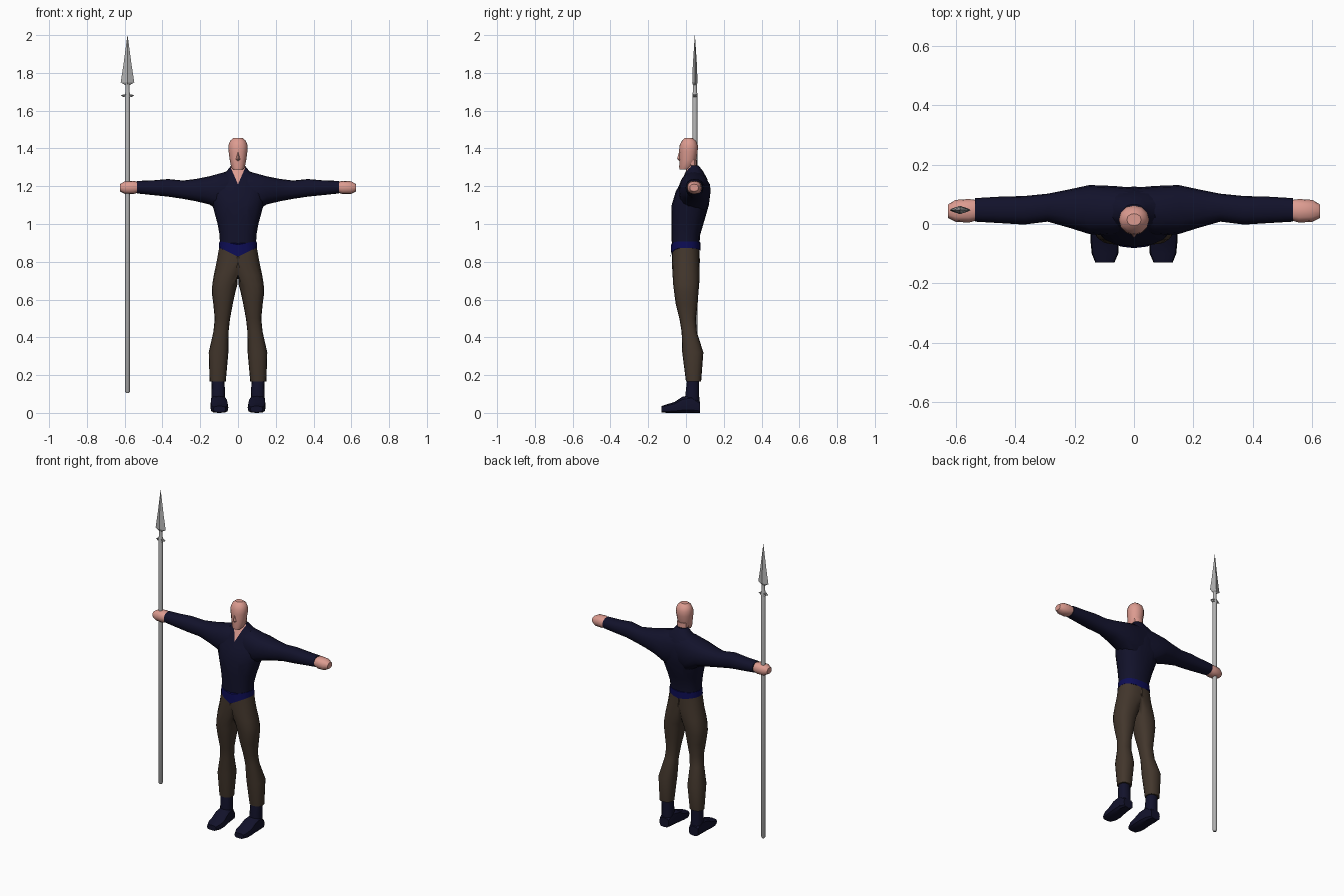
import bpy, bmesh, math
from mathutils import Vector

old = bpy.data.objects.get("Cube")
if old:
    bpy.data.objects.remove(old)


def material(name, r, g, b):
    m = bpy.data.materials.new(name)
    m.use_nodes = True
    m.diffuse_color = (r, g, b, 1)
    m.node_tree.nodes["Principled BSDF"].inputs["Base Color"].default_value = (r, g, b, 1)
    return m


NAVY = material("navy cloth", .006, .006, .024)
BLUE = material("blue sash", .004, .004, .09)
BROWN = material("brown cloth", .055, .037, .025)
SKIN = material("skin", .72, .33, .28)
STEEL = material("grey metal", .45, .45, .45)

ORDER = {"x": lambda p, u, v: (p, u, v),
         "y": lambda p, u, v: (u, p, v),
         "z": lambda p, u, v: (u, v, p)}


def loft(axis, sections, sides=16, power=.85, half=False):
    """Skin rounded sections (position, u min, u max, v min, v max)."""
    bm = bmesh.new()
    rings = []
    for p, u0, u1, v0, v1 in sections:
        ring = []
        for i in range(sides):
            a = math.tau * i / sides
            c, s = (math.copysign(abs(t) ** power, t) if abs(t) > 1e-6 else 0
                    for t in (math.cos(a), math.sin(a)))
            u = (u0 + u1 + (u1 - u0) * c) / 2
            v = (v0 + v1 + (v1 - v0) * s) / 2
            ring.append(bm.verts.new(ORDER[axis](p, max(u, 0) if half else u, v)))
        rings.append(ring)
    for a, b in zip(rings, rings[1:]):
        for i in range(sides):
            j = (i + 1) % sides
            bm.faces.new((a[i], a[j], b[j], b[i]))
    bm.faces.new(rings[0])
    bm.faces.new(rings[-1])
    bmesh.ops.recalc_face_normals(bm, faces=bm.faces)
    return bm


def finish(name, bm, *mats, mirror=False, angle=35):
    mesh = bpy.data.meshes.new(name)
    bm.to_mesh(mesh)
    bm.free()
    for m in mats:
        mesh.materials.append(m)
    ob = bpy.data.objects.new(name, mesh)
    bpy.context.collection.objects.link(ob)
    if mirror:
        ob.modifiers.new("Mirror", "MIRROR")
    bpy.ops.object.select_all(action="DESELECT")
    ob.select_set(True)
    bpy.context.view_layer.objects.active = ob
    bpy.ops.object.shade_smooth_by_angle(angle=math.radians(angle))
    return ob


# Shirt body, with an open collar cut in as a skin-coloured V
torso = loft("z", [
    (.88, -.096, .096, -.075, .071), (.94, -.097, .097, -.076, .074),
    (1.0, -.108, .108, -.077, .092), (1.1, -.135, .135, -.076, .121),
    (1.17, -.15, .15, -.055, .126), (1.24, -.13, .13, -.018, .112),
    (1.28, -.06, .06, -.001, .09), (1.31, -.036, .036, .012, .066)])
NECK_Z, SLOPE = 1.21, 2.3
for side in (-1, 1):
    bmesh.ops.bisect_plane(torso, geom=torso.verts[:] + torso.edges[:] + torso.faces[:],
                           plane_co=(0, 0, NECK_Z), plane_no=(side * SLOPE, 0, -1))
for f in torso.faces:
    c = f.calc_center_median()
    f.material_index = int(c.y < .03 and c.z - NECK_Z > SLOPE * abs(c.x))
finish("shirt_body", torso, NAVY, SKIN)

# Sleeves and hands
finish("sleeves", loft("x", [
    (.0, -.01, .122, 1.08, 1.275), (.07, -.04, .128, 1.05, 1.275),
    (.15, -.034, .131, 1.103, 1.253), (.22, -.012, .116, 1.12, 1.239),
    (.29, .008, .102, 1.133, 1.23), (.37, -.002, .094, 1.145, 1.238),
    (.45, .003, .092, 1.153, 1.231), (.535, .008, .087, 1.162, 1.228)]),
    NAVY, mirror=True)
finish("hands", loft("x", [
    (.525, .013, .08, 1.168, 1.222), (.555, .005, .084, 1.158, 1.229),
    (.6, .007, .081, 1.159, 1.226), (.625, .02, .066, 1.173, 1.211)], sides=12),
    SKIN, mirror=True)

# Trousers: each half closes on the middle above the crotch
legs = loft("z", [
    (.885, -.098, .098, -.075, .072), (.8, -.1, .113, -.075, .073),
    (.73, -.03, .128, -.071, .071), (.68, .003, .136, -.068, .07),
    (.64, .014, .139, -.063, .066), (.58, .027, .131, -.055, .062),
    (.5, .042, .123, -.035, .052), (.43, .05, .13, -.023, .057),
    (.32, .051, .155, -.02, .092), (.165, .065, .15, .0, .08)], half=True)
inner = [f for f in legs.faces if all(v.co.x < 1e-4 for v in f.verts)]
bmesh.ops.delete(legs, geom=inner, context="FACES")
finish("trousers", legs, BROWN, mirror=True)

# Sash with a point at the front and a shallow one behind
sash = loft("z", [(.872, -.101, .101, -.081, .076), (.908, -.099, .099, -.079, .076)])
for v in sash.verts:
    drop = .045 if v.co.y < 0 else .014
    if v.co.z > .89:
        drop *= .4
    v.co.z -= drop * max(0, 1 - abs(v.co.x) / .09)
finish("sash", sash, BLUE)

# Boots: ankle and foot
finish("boot_ankles", loft("z", [
    (.02, .066, .142, .0, .072), (.09, .068, .14, -.004, .07),
    (.18, .072, .141, .006, .07)], sides=12), NAVY, mirror=True)
finish("boot_feet", loft("y", [
    (.073, .072, .138, .0, .06), (.03, .062, .145, .0, .095),
    (-.02, .055, .146, .0, .085), (-.06, .051, .146, .0, .058),
    (-.1, .053, .142, .0, .046), (-.13, .066, .13, .003, .036)],
    sides=12, power=.6), NAVY, mirror=True)

# Neck, head and nose
finish("neck", loft("z", [
    (1.2, -.03, .03, .01, .06), (1.34, -.036, .036, -.004, .058)], sides=12), SKIN)
finish("head", loft("z", [
    (1.288, -.026, .026, -.034, .012), (1.3, -.036, .036, -.036, .04),
    (1.34, -.044, .044, -.035, .054), (1.385, -.05, .05, -.037, .062),
    (1.415, -.051, .051, -.034, .063), (1.44, -.042, .042, -.023, .053),
    (1.455, -.024, .024, -.006, .035)], sides=12, power=.95), SKIN, angle=40)
nose = bmesh.new()
tip, bridge, left, right, back = (nose.verts.new(p) for p in (
    (0, -.047, 1.345), (0, -.036, 1.385), (.011, -.033, 1.342),
    (-.011, -.033, 1.342), (0, -.033, 1.33)))
for tri in ((tip, left, bridge), (tip, bridge, right), (tip, back, left),
            (tip, right, back), (bridge, left, back, right)):
    nose.faces.new(tri)
bmesh.ops.recalc_face_normals(nose, faces=nose.faces)
finish("nose", nose, SKIN, angle=10)


# Spear held in the right hand
def spear_part(name, profile, sides, angle):
    bm = loft("z", [(z, -w, w, -d, d) for z, w, d in profile], sides, 1)
    bmesh.ops.translate(bm, verts=bm.verts, vec=Vector((-.585, .047, 0)))
    finish(name, bm, STEEL, angle=angle)


spear_part("spear_shaft", [(.105, .008, .008), (.115, .014, .014),
                           (1.69, .014, .014), (1.7, .011, .011),
                           (1.75, .011, .011)], 10, 40)
spear_part("spear_crossbar", [(1.672, .02, .013), (1.68, .036, .008),
                              (1.686, .022, .013)], 8, 20)
spear_part("spear_blade", [(1.735, .012, .01), (1.75, .036, .014),
                           (1.84, .022, .011), (2.0, .0005, .0005)], 4, 20)
